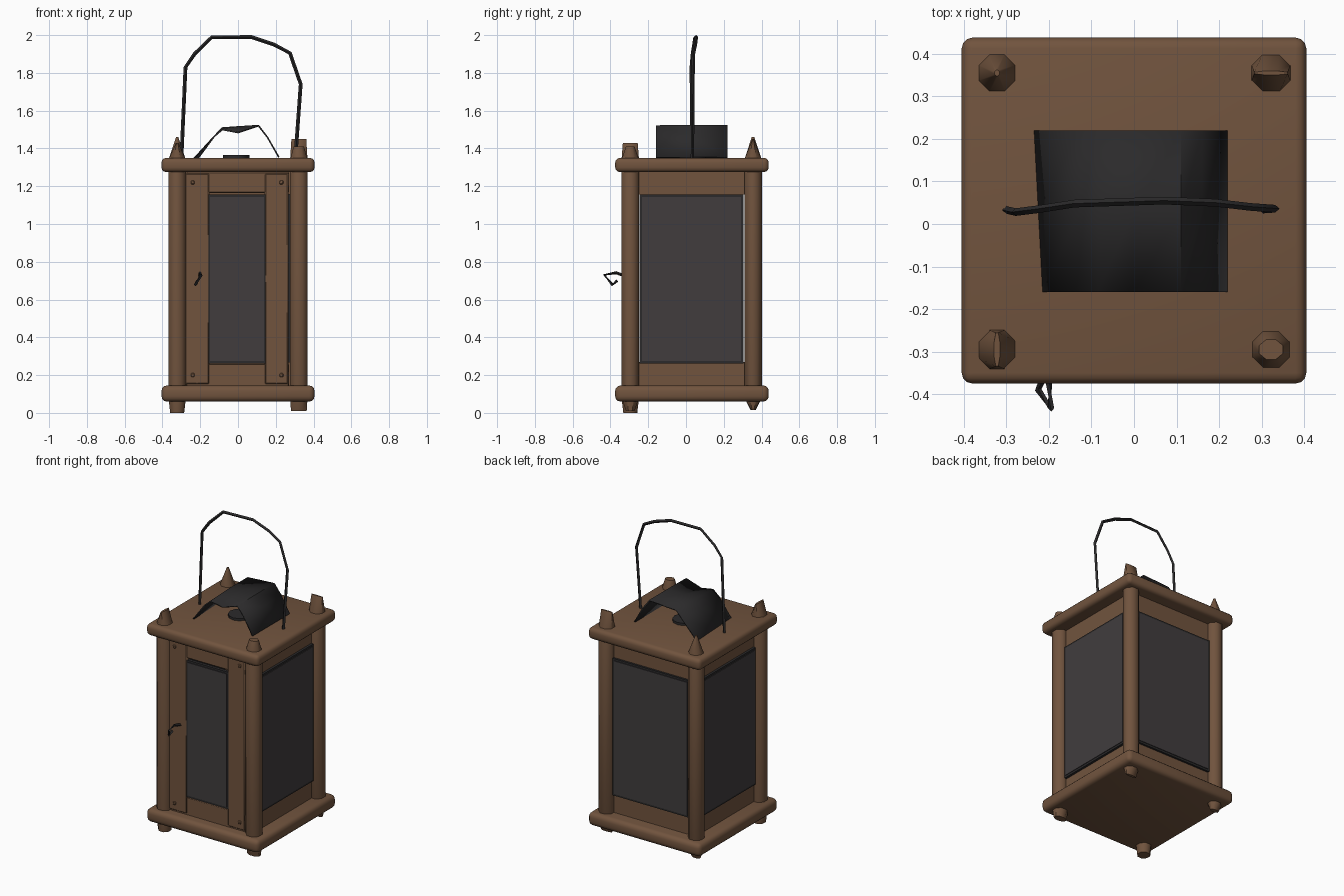
import bpy, bmesh, math
from mathutils import Vector

if "Cube" in bpy.data.objects:
    bpy.data.objects.remove(bpy.data.objects["Cube"])


def material(name, rgb):
    m = bpy.data.materials.new(name)
    m.diffuse_color = (*rgb, 1)
    m.use_nodes = True
    m.node_tree.nodes["Principled BSDF"].inputs["Base Color"].default_value = m.diffuse_color
    return m


WOOD = material("brown wood", (0.165, 0.088, 0.048))
IRON = material("black iron", (0.024, 0.023, 0.024))
GLASS = material("smoky glass", (0.052, 0.046, 0.048))
CY = 0.033  # body centre in y


def finish(name, bm, mat, angle=40):
    bmesh.ops.recalc_face_normals(bm, faces=bm.faces)
    me = bpy.data.meshes.new(name)
    bm.to_mesh(me)
    bm.free()
    me.materials.append(mat)
    me.shade_smooth()
    me.set_sharp_from_angle(angle=math.radians(angle))
    ob = bpy.data.objects.new(name, me)
    bpy.context.collection.objects.link(ob)
    return ob


def box(name, lo, hi, mat, bevel=0.0, segments=1):
    bm = bmesh.new()
    bmesh.ops.create_cube(bm, size=1)
    for v in bm.verts:
        v.co = [(a + b) / 2 + c * (b - a) for a, b, c in zip(lo, hi, v.co)]
    if bevel:
        bmesh.ops.bevel(bm, geom=bm.edges[:], offset=bevel, segments=segments,
                        profile=0.5, affect='EDGES')
    return finish(name, bm, mat)


def post(name, x, y, foot, tip, foot_z, tip_z):
    """Eight-sided log whose hewn ends taper to the given x and y scales."""
    bm = bmesh.new()
    rings = []
    for z, sx, sy in ((foot_z, *foot), (0.08, 1, 1), (1.34, 1, 1), (tip_z, *tip)):
        ring = []
        for i in range(8):
            a = math.radians(22.5 + 45 * i)
            ring.append(bm.verts.new((x + 0.05 * sx * math.cos(a),
                                      y + 0.05 * sy * math.sin(a), z)))
        rings.append(ring)
    for r, s in zip(rings, rings[1:]):
        for i in range(8):
            j = (i + 1) % 8
            bm.faces.new((r[i], r[j], s[j], s[i]))
    bm.faces.new(rings[0][::-1])
    bm.faces.new(rings[-1])
    return finish(name, bm, WOOD, 50)


def rod(name, points, radius, mat, flat=1.0):
    """Four-sided bent wire along a path, flat scales its y thickness."""
    pts = [Vector(p) for p in points]
    bm = bmesh.new()
    rings = []
    for i, p in enumerate(pts):
        t = (pts[min(i + 1, len(pts) - 1)] - pts[max(i - 1, 0)]).normalized()
        side = Vector((0, 1, 0)) if abs(t.y) < 0.7 else Vector((1, 0, 0))
        u = t.cross(side).normalized()
        w = t.cross(u)
        rings.append([bm.verts.new(p + d * radius)
                      for d in (u, w * flat, -u, -w * flat)])
    for r, s in zip(rings, rings[1:]):
        for i in range(4):
            j = (i + 1) % 4
            bm.faces.new((r[i], r[j], s[j], s[i]))
    bm.faces.new(rings[0])
    bm.faces.new(rings[-1])
    return finish(name, bm, mat, 30)


# Base and roof slabs with rounded rims
box("base_slab", (-0.405, -0.375, 0.06), (0.405, 0.438, 0.145), WOOD, 0.028, 3)
box("roof_slab", (-0.405, -0.375, 1.275), (0.405, 0.438, 1.35), WOOD, 0.025, 3)

# Corner posts with hewn ends
post("front_left_post", -0.322, -0.295, (0.8, 0.8), (0.15, 0.85), 0.0, 1.43)
post("front_right_post", 0.322, -0.295, (0.9, 0.5), (0.6, 0.5), 0.01, 1.41)
post("back_left_post", -0.322, 0.355, (0.6, 0.3), (0.12, 0.15), 0.015, 1.46)
post("back_right_post", 0.322, 0.355, (0.8, 0.2), (0.85, 0.1), 0.015, 1.45)

# Recessed rails above and below the panes
for level, z0, z1 in (("lower", 0.13, 0.27), ("upper", 1.155, 1.285)):
    box(level + "_back_rail", (-0.29, 0.325, z0), (0.29, 0.35, z1), WOOD)
    for side, s in (("left", -1), ("right", 1)):
        xs = sorted((s * 0.29, s * 0.315))
        box(f"{level}_{side}_rail", (xs[0], -0.26, z0), (xs[1], 0.32, z1), WOOD)
    box(level + "_door_rail", (-0.275, -0.305, z0 + 0.01),
        (0.27, -0.27, z1 - 0.01), WOOD, 0.005)

# Door stiles
box("door_left_stile", (-0.285, -0.31, 0.15), (-0.15, -0.27, 1.27), WOOD, 0.008)
box("door_right_stile", (0.14, -0.31, 0.15), (0.268, -0.27, 1.27), WOOD, 0.008)


def pane(name, axis, pos, a0, a1, sign):
    """Iron-edged glass pane facing along an axis, spanning a0..a1."""
    def span(inner, outer, m):
        d = sorted((pos + sign * inner, pos + sign * outer))
        lo, hi = [0, 0, 0.262 + m], [0, 0, 1.155 - m]
        lo[axis], hi[axis] = d
        lo[1 - axis], hi[1 - axis] = a0 + m, a1 - m
        return lo, hi
    box(name + "_frame", *span(-0.012, 0.008, 0), IRON)
    box(name + "_glass", *span(0, 0.012, 0.013), GLASS)


pane("front_pane", 1, -0.30, -0.16, 0.15, -1)
pane("back_pane", 1, 0.355, -0.277, 0.277, 1)
pane("left_pane", 0, -0.322, -0.245, 0.305, -1)
pane("right_pane", 0, 0.322, -0.245, 0.305, 1)

# Nail heads at the door corners
for x in (-0.24, 0.23):
    for z in (0.2, 1.22):
        box("door_nail", (x - 0.01, -0.318, z - 0.01), (x + 0.01, -0.3, z + 0.01),
            WOOD, 0.004)

# Door latch bent from a thin rod
rod("door_latch", [(-0.2, -0.31, 0.72), (-0.2, -0.37, 0.742), (-0.195, -0.433, 0.73),
                   (-0.225, -0.39, 0.678), (-0.215, -0.365, 0.7)], 0.008, IRON)

# Round vent on the roof
bm = bmesh.new()
bmesh.ops.create_cone(bm, cap_ends=True, segments=12, radius1=0.07, radius2=0.07,
                      depth=0.02)
bmesh.ops.translate(bm, verts=bm.verts, vec=(-0.01, CY, 1.355))
finish("roof_vent", bm, IRON)

# Bent sheet cover over the vent
profile = [(-0.235, 1.35), (-0.13, 1.465), (-0.085, 1.512), (0.0, 1.518),
           (0.11, 1.525), (0.16, 1.46), (0.22, 1.355)]
bm = bmesh.new()
rows = []
for t in (0, 0.5, 1):
    drop = 0.03 if t == 0 else 0.0
    rows.append([bm.verts.new((x + (0.02 * (1 - t) if x < -0.2 else 0),
                               -0.16 + 0.38 * t,
                               z - drop * max(0, 1 - abs(x) / 0.12)))
                 for x, z in profile])
for r, s in zip(rows, rows[1:]):
    for i in range(len(profile) - 1):
        bm.faces.new((r[i], r[i + 1], s[i + 1], s[i]))
cover = finish("vent_cover", bm, IRON, 50)
solid = cover.modifiers.new("thickness", 'SOLIDIFY')
solid.thickness = 0.008
solid.offset = -1

# Carrying handle
rod("handle", [(-0.3, 0.033, 1.34), (-0.278, 0.028, 1.83), (-0.23, 0.034, 1.9),
               (-0.14, 0.048, 1.988), (0.07, 0.055, 1.99), (0.19, 0.05, 1.95),
               (0.275, 0.04, 1.905), (0.332, 0.036, 1.74), (0.303, 0.034, 1.34)],
    0.01, IRON, 0.9)
